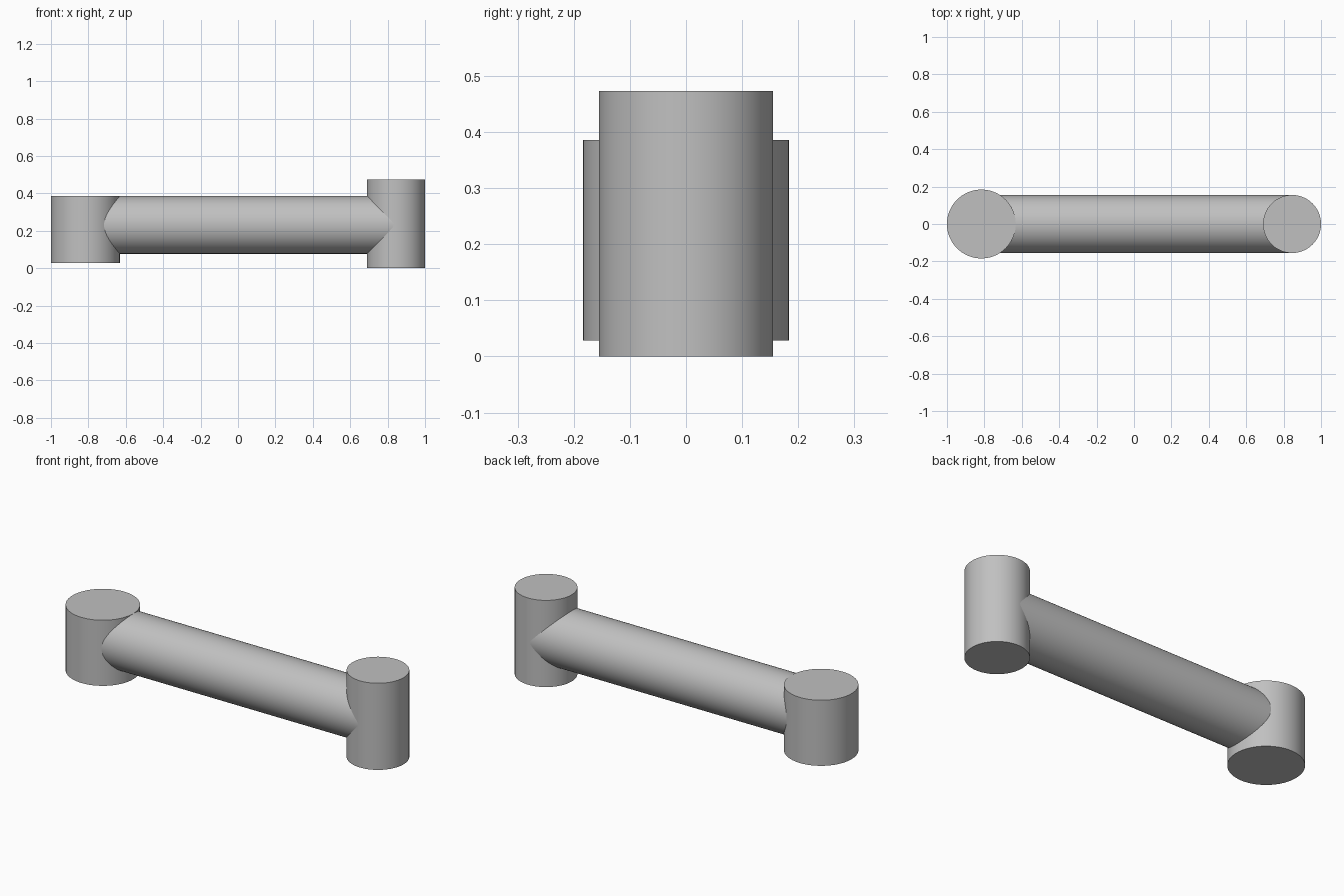
import bpy
import math

cube = bpy.data.objects.get("Cube")
if cube:
    bpy.data.objects.remove(cube, do_unlink=True)

# One plain grey for the whole link
grey = bpy.data.materials.new("plain grey")
grey.use_nodes = True
colour = (0.53, 0.53, 0.53, 1)
grey.diffuse_color = colour
grey.node_tree.nodes["Principled BSDF"].inputs["Base Color"].default_value = colour


def cylinder(name, radius, length, location, rotation=(0, 0, 0)):
    bpy.ops.mesh.primitive_cylinder_add(vertices=96, radius=radius, depth=length,
                                        location=location, rotation=rotation)
    part = bpy.context.object
    part.name = name
    part.data.materials.append(grey)
    bpy.ops.object.shade_smooth_by_angle(angle=math.radians(30))
    return part


def upright(name, radius, x, bottom, top):
    return cylinder(name, radius, top - bottom, (x, 0, (bottom + top) / 2))


# Upright bosses at the two ends
wide_x, tall_x = -0.816, 0.845
upright("wide_boss", 0.184, wide_x, 0.028, 0.386)
upright("tall_boss", 0.155, tall_x, 0, 0.473)

# Horizontal arm, ending inside both bosses
arm_start, arm_end = wide_x + 0.07, tall_x
cylinder("connecting_arm", 0.1545, arm_end - arm_start,
         ((arm_start + arm_end) / 2, 0, 0.231), (0, math.pi / 2, 0))
